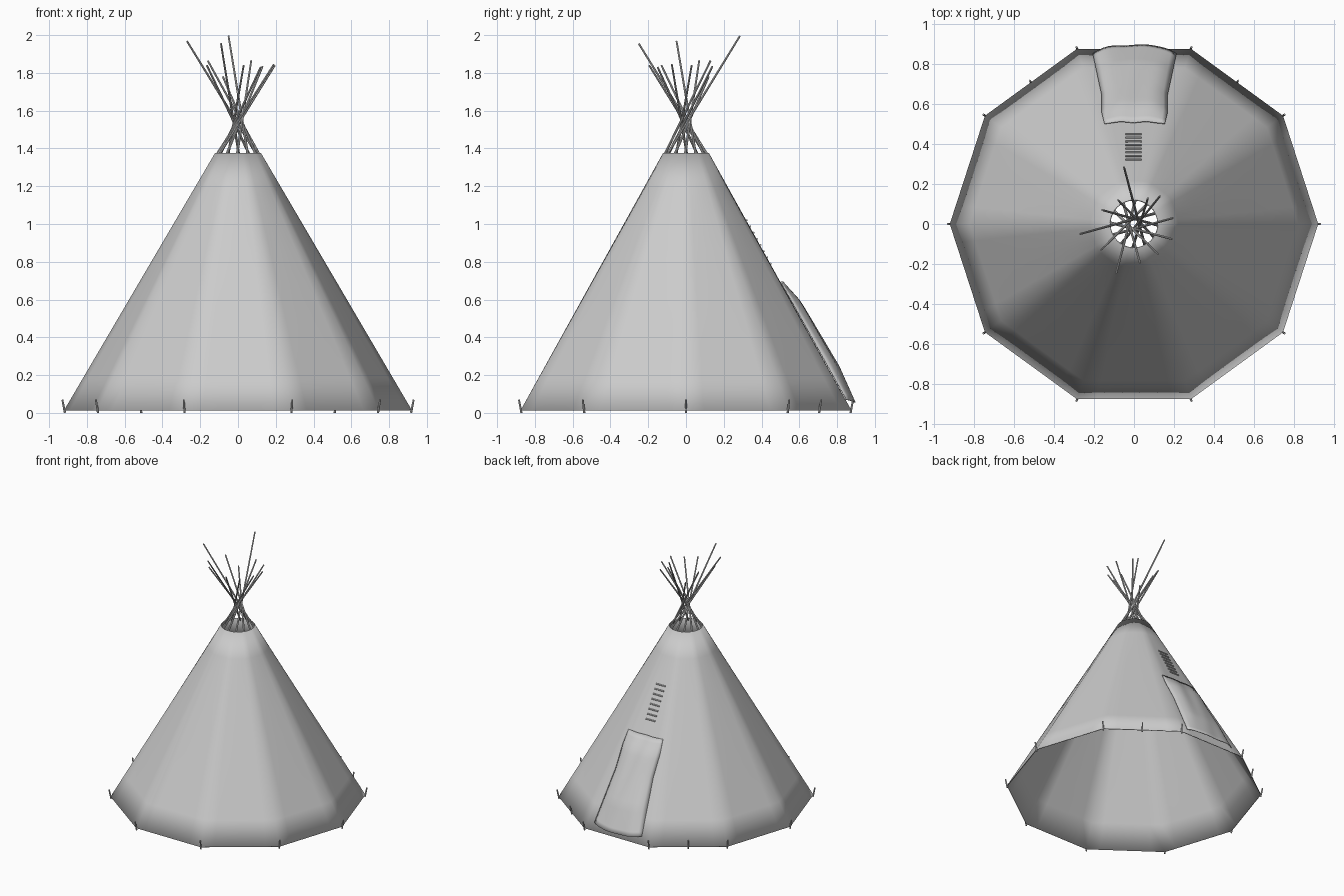
import bpy, bmesh, math
from mathutils import Vector

if "Cube" in bpy.data.objects:
    bpy.data.objects.remove(bpy.data.objects["Cube"])

TAU = math.tau
Z0, Z1 = 0.015, 1.375          # hem and smoke hole heights
R0, R1 = 0.92, 0.122           # decagon radius at the hem, round radius at the top


def finish(bm, name, angle=40):
    bmesh.ops.recalc_face_normals(bm, faces=bm.faces)
    me = bpy.data.meshes.new(name)
    bm.to_mesh(me)
    bm.free()
    ob = bpy.data.objects.new(name, me)
    bpy.context.collection.objects.link(ob)
    bpy.ops.object.select_all(action='DESELECT')
    ob.select_set(True)
    bpy.context.view_layer.objects.active = ob
    bpy.ops.object.shade_smooth_by_angle(angle=math.radians(angle))
    return ob


def stick(bm, a, b, r0, r1, sides=8):
    a, b = Vector(a), Vector(b)
    rot = (b - a).to_track_quat('Z', 'Y')
    rings = [[bm.verts.new(p + rot @ Vector((r * math.cos(TAU * i / sides),
                                             r * math.sin(TAU * i / sides), 0)))
              for i in range(sides)] for p, r in ((a, r0), (b, r1))]
    for i in range(sides):
        j = (i + 1) % sides
        bm.faces.new((rings[0][i], rings[0][j], rings[1][j], rings[1][i]))
    bm.faces.new(rings[0][::-1])
    bm.faces.new(rings[1])


def cover_r(t, z):
    """Cover radius: decagon at the hem blending into a circle at the top."""
    step = TAU / 10
    deca = R0 * math.cos(step / 2) / math.cos(t % step - step / 2)
    k = (z - Z0) / (Z1 - Z0)
    return deca * (1 - k) + R1 * k


def cover_y(x, z):
    """y of the cover's back surface at a given x and z."""
    y = 0.6
    for _ in range(12):
        t = math.atan2(x, y)
        y = cover_r(math.pi / 2 - t, z) * math.cos(t)
    return y


# canvas cover
bm = bmesh.new()
N, M = 60, 8
rings = []
for k in range(M + 1):
    z = Z0 + (Z1 - Z0) * k / M
    rings.append([bm.verts.new((cover_r(TAU * i / N, z) * math.cos(TAU * i / N),
                                cover_r(TAU * i / N, z) * math.sin(TAU * i / N), z))
                  for i in range(N)])
for a, b in zip(rings, rings[1:]):
    for i in range(N):
        j = (i + 1) % N
        bm.faces.new((a[i], a[j], b[j], b[i]))
cover = finish(bm, "canvas_cover")
mod = cover.modifiers.new("thickness", 'SOLIDIFY')
mod.thickness = 0.006
mod.offset = -1

# poles: tips fan out above the crossing, feet sit just inside the smoke hole
tips = [(-0.05, 0.285, 1.995), (-0.27, -0.05, 1.968), (-0.09, -0.25, 1.955),
        (0.19, -0.075, 1.845), (0.195, 0.03, 1.84), (0.13, 0.14, 1.835),
        (-0.16, 0.07, 1.865), (-0.165, -0.13, 1.84), (0.03, -0.195, 1.84),
        (0.12, -0.15, 1.83), (0.07, 0.13, 1.865), (-0.08, 0.12, 1.78)]
order = sorted(tips, key=lambda p: math.atan2(p[1], p[0]))
bm = bmesh.new()
for i, tip in enumerate(order):
    foot = TAU * (i + 0.5) / len(order) + math.radians(12)
    stick(bm, (0.117 * math.cos(foot), 0.117 * math.sin(foot), 1.36), tip, 0.007, 0.005)
finish(bm, "poles")

# ground pegs at the corners, plus two at the sides of the door
bm = bmesh.new()
angles = [TAU * i / 10 for i in range(10)] + [TAU * 0.15, TAU * 0.35]
for t in angles:
    r = cover_r(t, Z0)
    d = Vector((math.cos(t), math.sin(t), 0))
    stick(bm, d * (r - 0.004), d * (r + 0.01) + Vector((0, 0, 0.07)), 0.006, 0.005)
finish(bm, "ground_pegs")

# lacing pins above the door
bm = bmesh.new()
for i in range(8):
    z = 0.79 + 0.23 * i / 7
    y = cover_y(0, z) + 0.003
    stick(bm, (-0.042, y, z), (0.038, y, z), 0.005, 0.005)
finish(bm, "lacing_pins")

# door flap: billows off the cover in the middle, hugs it at the sides
profile = [(0.0, 0.035), (0.3, 0.055), (0.84, 0.042), (1.0, 0.006)]   # height, bulge


def bulge(v):
    for (a, p), (b, q) in zip(profile, profile[1:]):
        if v <= b:
            return p + (q - p) * (v - a) / (b - a)
    return profile[-1][1]


bm = bmesh.new()
U, V = 16, 20
rows = []
for k in range(V + 1):
    v = k / V
    half = 0.208 - 0.045 * min(v / 0.6, 1) - 0.012 * max(0, (v - 0.85) / 0.15)
    row = []
    for i in range(U + 1):
        u = 2 * i / U - 1
        x = u * half + 0.003
        z = 0.055 + 0.64 * v + 0.015 * u * u * (1 - v)
        off = 0.005 + bulge(v) * (1 - u ** 4) + 0.003 * math.sin(7 * u + 5 * v) * (1 - u * u)
        row.append(bm.verts.new((x, cover_y(x, z) + off, z)))
    rows.append(row)
for a, b in zip(rows, rows[1:]):
    for i in range(U):
        bm.faces.new((a[i], b[i], b[i + 1], a[i + 1]))
flap = finish(bm, "door_flap", 50)
mod = flap.modifiers.new("thickness", 'SOLIDIFY')
mod.thickness = 0.005
mod.offset = 0
